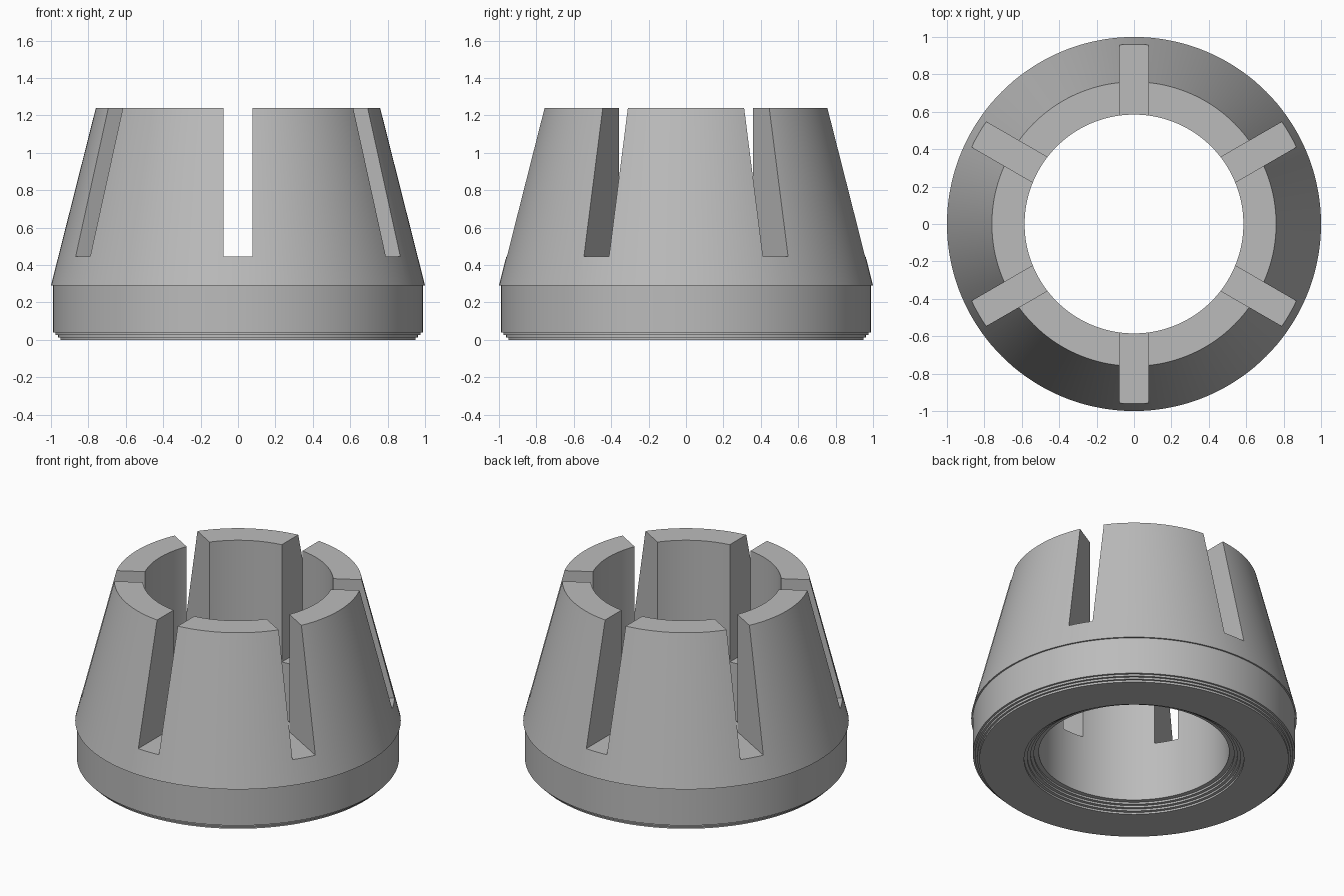
import bpy, bmesh, math
from mathutils import Matrix

old = bpy.data.objects.get("Cube")
if old:
    bpy.data.objects.remove(old, do_unlink=True)

SEGMENTS = 144
HEIGHT = 1.24
SLOT_FLOOR, SLOT_WIDTH, SLOT_COUNT = 0.445, 0.155, 6

grey = bpy.data.materials.new("plain grey")
grey.use_nodes = True
colour = (0.5, 0.5, 0.5, 1)
grey.diffuse_color = colour
grey.node_tree.nodes["Principled BSDF"].inputs["Base Color"].default_value = colour


def mesh_object(name, bm):
    bmesh.ops.recalc_face_normals(bm, faces=bm.faces)
    mesh = bpy.data.meshes.new(name)
    bm.to_mesh(mesh)
    bm.free()
    obj = bpy.data.objects.new(name, mesh)
    bpy.context.collection.objects.link(obj)
    return obj


def stairs(radii, step):
    """Stepped profile: each radius rises by one step."""
    return [(r, z * step) for i, r in enumerate(radii) for z in (i, i + 1)]


def lathe(name, profile):
    bm = bmesh.new()
    rings = []
    for i in range(SEGMENTS):
        a = math.tau * i / SEGMENTS
        rings.append([bm.verts.new((r * math.cos(a), r * math.sin(a), z)) for r, z in profile])
    n = len(profile)
    for i in range(SEGMENTS):
        here, there = rings[i], rings[(i + 1) % SEGMENTS]
        for j in range(n):
            k = (j + 1) % n
            bm.faces.new((here[j], there[j], there[k], here[k]))
    return mesh_object(name, bm)


# Tapered collar: stepped foot, straight band, small lip, cone and bore
outer = stairs([0.95, 0.963, 0.977], 0.0133) + [(0.99, 0.04), (0.99, 0.29), (1.0, 0.29), (0.76, HEIGHT)]
inner = stairs([0.675, 0.655, 0.635, 0.615], 0.0125) + [(0.585, 0.05), (0.585, HEIGHT)]
collar = lathe("slotted_collar", outer + inner[::-1])
collar.data.materials.append(grey)

# Six radial slots, open at the top
bm = bmesh.new()
for i in range(SLOT_COUNT):
    turn = Matrix.Rotation(math.radians(30 + 60 * i), 4, "Z")
    place = Matrix.Translation((0.75, 0, SLOT_FLOOR + 0.5))
    size = Matrix.Diagonal((0.9, SLOT_WIDTH, 1, 1))
    bmesh.ops.create_cube(bm, size=1, matrix=turn @ place @ size)
cutter = mesh_object("slot_cutter", bm)
cutter.hide_render = True

cut = collar.modifiers.new("slots", "BOOLEAN")
cut.operation = "DIFFERENCE"
cut.solver = "EXACT"
cut.object = cutter
bpy.ops.object.select_all(action="DESELECT")
bpy.context.view_layer.objects.active = collar
collar.select_set(True)
bpy.ops.object.modifier_apply(modifier=cut.name)
bpy.data.objects.remove(cutter, do_unlink=True)
bpy.ops.object.shade_smooth_by_angle(angle=math.radians(12))
